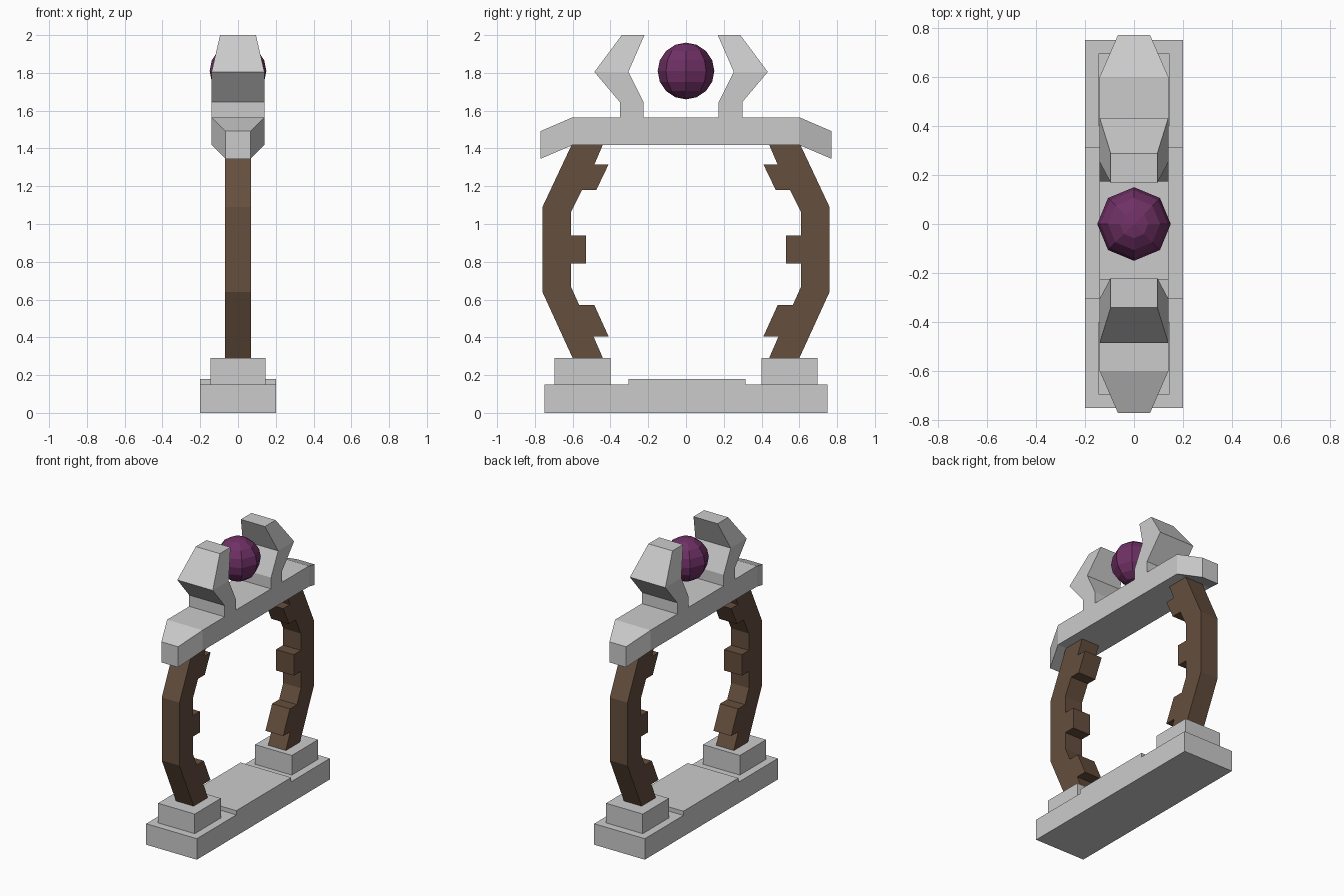
import bpy, bmesh

if "Cube" in bpy.data.objects:
    bpy.data.objects.remove(bpy.data.objects["Cube"])


def paint(obj, name, color):
    mat = bpy.data.materials.get(name) or bpy.data.materials.new(name)
    mat.diffuse_color = color
    mat.use_nodes = True
    mat.node_tree.nodes["Principled BSDF"].inputs["Base Color"].default_value = mat.diffuse_color
    obj.data.materials.append(mat)


def finish(name, bm):
    bmesh.ops.recalc_face_normals(bm, faces=bm.faces)
    mesh = bpy.data.meshes.new(name)
    bm.to_mesh(mesh)
    bm.free()
    obj = bpy.data.objects.new(name, mesh)
    bpy.context.collection.objects.link(obj)
    return obj


def box(name, hx, y0, y1, z0, z1):
    return loft(name, [((y0, z0), (y0, z1), hx), ((y1, z0), (y1, z1), hx)])


def loft(name, sections):
    """Each section: two (y, z) points and a half width in x."""
    bm = bmesh.new()
    rings = [[bm.verts.new(c) for c in ((-w, *a), (w, *a), (w, *b), (-w, *b))]
             for a, b, w in sections]
    for r, s in zip(rings, rings[1:]):
        for i in range(4):
            j = (i + 1) % 4
            bm.faces.new((r[i], r[j], s[j], s[i]))
    bm.faces.new(rings[0])
    bm.faces.new(rings[-1])
    return finish(name, bm)


def prism(name, profile, hx):
    """Extrude a (y, z) outline across x."""
    bm = bmesh.new()
    face = bm.faces.new([bm.verts.new((-hx, y, z)) for y, z in profile])
    ext = bmesh.ops.extrude_face_region(bm, geom=[face])
    verts = [v for v in ext["geom"] if isinstance(v, bmesh.types.BMVert)]
    bmesh.ops.translate(bm, verts=verts, vec=(2 * hx, 0, 0))
    return finish(name, bm)


# Stepped stone base
box("base_slab", 0.20, -0.75, 0.75, 0, 0.15)
box("base_center_plate", 0.20, -0.305, 0.315, 0.15, 0.18)

# Notched wooden posts on pedestals
post = [(0.60, 0.29), (0.76, 0.64), (0.76, 1.09), (0.605, 1.42), (0.44, 1.42),
        (0.485, 1.315), (0.41, 1.315), (0.475, 1.18), (0.55, 1.18),
        (0.61, 1.06), (0.61, 0.94), (0.53, 0.94), (0.53, 0.79), (0.61, 0.79),
        (0.61, 0.67), (0.565, 0.57), (0.485, 0.57), (0.41, 0.405),
        (0.49, 0.405), (0.44, 0.29)]

# Claws: inner y, outer y, height, half width
claw = [(0.225, 0.35, 1.565, 0.14), (0.225, 0.35, 1.645, 0.14),
        (0.305, 0.485, 1.805, 0.14), (0.22, 0.34, 2.0, 0.095)]

for side, s, shift in (("front", -1, 0), ("back", 1, -0.052)):
    box(side + "_pedestal", 0.145, s * 0.40, s * 0.695, 0.15, 0.29)
    leg = prism(side + "_post", [(s * y, z) for y, z in post], 0.07)
    paint(leg, "wood", (0.13, 0.077, 0.048, 1))
    loft(side + "_claw", [((s * (a + shift if s > 0 else a), z),
                           (s * (b + shift if s > 0 else b), z), w)
                          for a, b, z, w in claw])

# Lintel with drooping, tapered ends
loft("lintel", [((y, z), (y, z + 0.147), w) for y, z, w in
                ((-0.77, 1.345, 0.066), (-0.60, 1.418, 0.14),
                 (0.60, 1.418, 0.14), (0.77, 1.345, 0.066))])

# Floating faceted orb
bpy.ops.mesh.primitive_uv_sphere_add(segments=8, ring_count=8, radius=0.15,
                                     location=(0, 0, 1.81))
orb = bpy.context.object
orb.name = "orb"
paint(orb, "purple", (0.16, 0.03, 0.13, 1))
